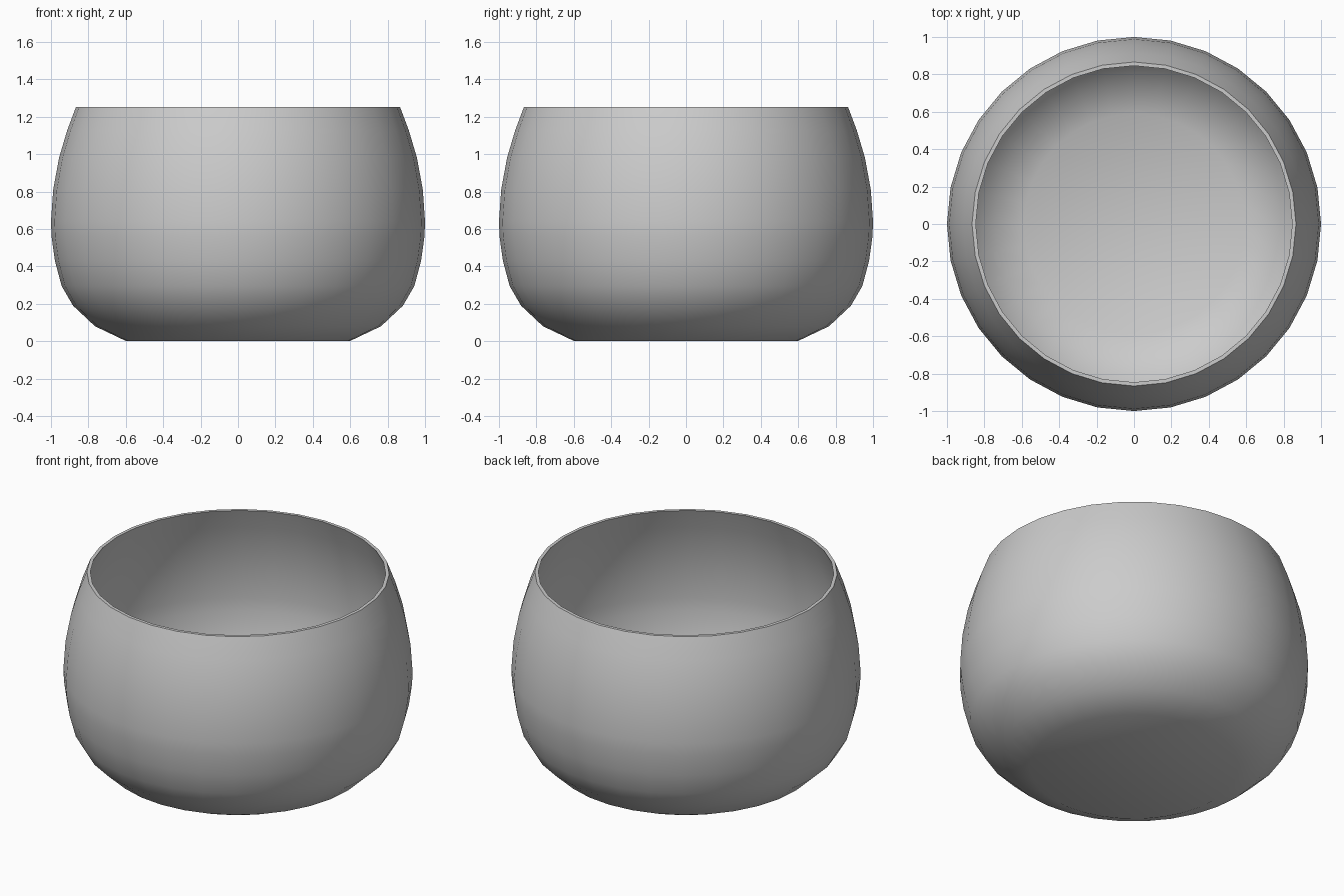
import bpy, bmesh, math

if "Cube" in bpy.data.objects:
    bpy.data.objects.remove(bpy.data.objects["Cube"])

SEGMENTS = 32

# Outer profile (radius, height) from foot to rim
outer = [(0.597, 0.0), (0.765, 0.08), (0.882, 0.19), (0.943, 0.295),
         (0.979, 0.43), (0.997, 0.56), (1.0, 0.64), (0.988, 0.81),
         (0.957, 0.98), (0.914, 1.125), (0.866, 1.253)]

# Inner profile: the same curve moved in by the wall thickness
wall = 0.02
inner = [(r - wall * (0.4 if i == 0 else 1), max(z, 0.0) + wall * max(0, 1 - z / 0.5))
         for i, (r, z) in enumerate(outer)]

bm = bmesh.new()


def ring(r, z):
    return [bm.verts.new((r * math.cos(2 * math.pi * i / SEGMENTS),
                          r * math.sin(2 * math.pi * i / SEGMENTS), z))
            for i in range(SEGMENTS)]


# Up the outside, over the rim, down the inside
rings = [ring(r, z) for r, z in outer + inner[::-1]]
for a, b in zip(rings, rings[1:]):
    for i in range(SEGMENTS):
        j = (i + 1) % SEGMENTS
        bm.faces.new((a[i], a[j], b[j], b[i]))

# Flat underside and flat inner floor
bm.faces.new(rings[0][::-1])
bm.faces.new(rings[-1])
bmesh.ops.recalc_face_normals(bm, faces=bm.faces)

mesh = bpy.data.meshes.new("bowl")
bm.to_mesh(mesh)
bm.free()
bowl = bpy.data.objects.new("bowl", mesh)
bpy.context.collection.objects.link(bowl)

# Plain grey colour
grey = bpy.data.materials.new("light grey")
grey.diffuse_color = (0.6, 0.6, 0.6, 1)
grey.use_nodes = True
grey.node_tree.nodes["Principled BSDF"].inputs["Base Color"].default_value = grey.diffuse_color
mesh.materials.append(grey)

# Smooth wall with a crisp rim
bpy.context.view_layer.objects.active = bowl
bowl.select_set(True)
bpy.ops.object.shade_smooth_by_angle(angle=math.radians(35))
